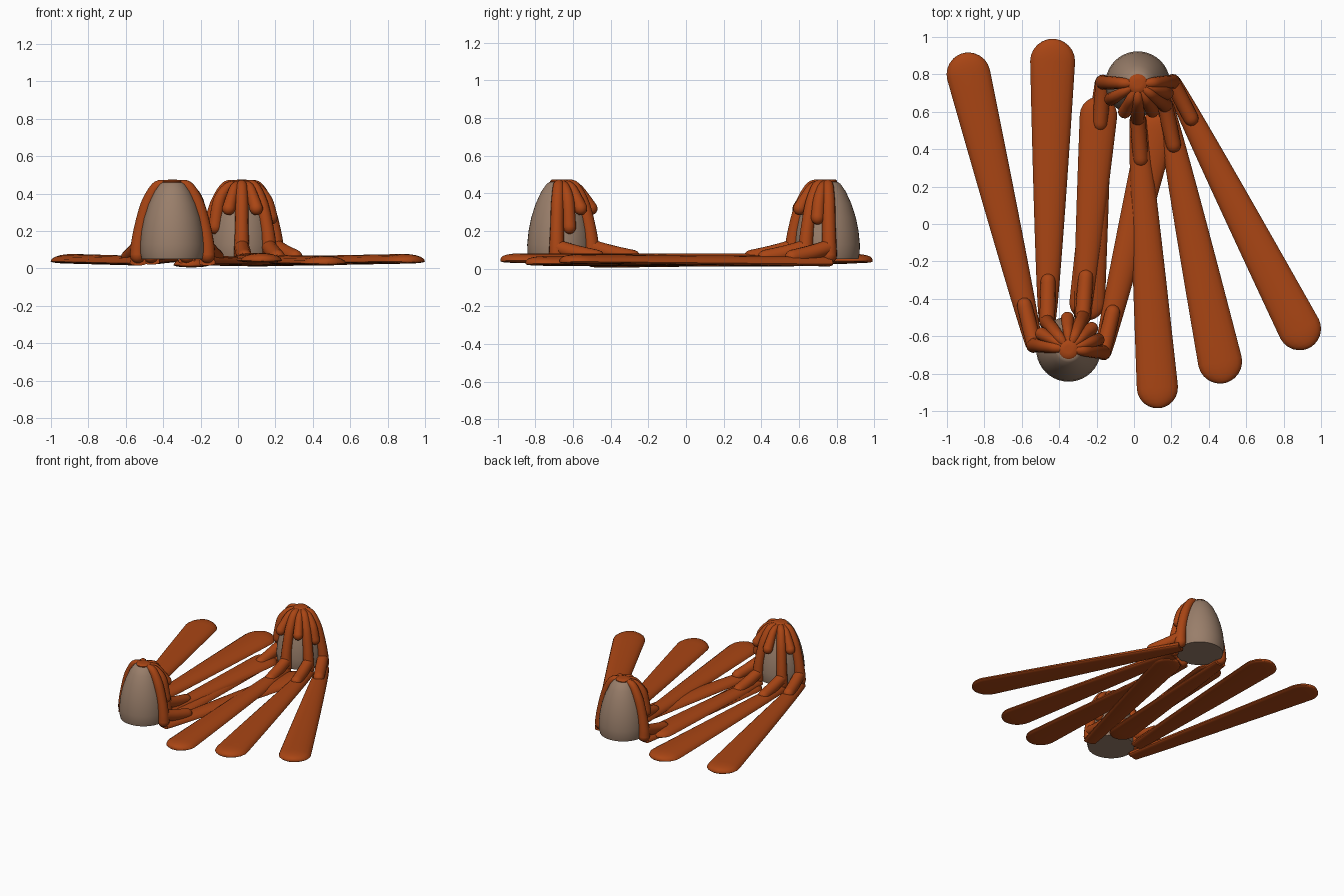
import bpy, bmesh, math
from mathutils import Vector

if "Cube" in bpy.data.objects:
    bpy.data.objects.remove(bpy.data.objects["Cube"])


def material(name, col):
    m = bpy.data.materials.new(name)
    m.diffuse_color = (*col, 1)
    m.use_nodes = True
    m.node_tree.nodes["Principled BSDF"].inputs["Base Color"].default_value = m.diffuse_color
    return m


ORANGE = material("burnt orange", (0.40, 0.06, 0.007))
TAUPE = material("taupe grey", (0.32, 0.21, 0.145))


def finish(bm, name, mat):
    bmesh.ops.recalc_face_normals(bm, faces=bm.faces)
    me = bpy.data.meshes.new(name)
    bm.to_mesh(me)
    bm.free()
    me.materials.append(mat)
    for p in me.polygons:
        p.use_smooth = True
    me.set_sharp_from_angle(angle=math.radians(45))
    ob = bpy.data.objects.new(name, me)
    bpy.context.collection.objects.link(ob)
    return ob


def skin(bm, rings):
    """Join rings of points into a capped tube."""
    vs = [[bm.verts.new(p) for p in r] for r in rings]
    n = len(vs[0])
    for a, b in zip(vs, vs[1:]):
        for i in range(n):
            j = (i + 1) % n
            bm.faces.new((a[i], a[j], b[j], b[i]))
    bm.faces.new(vs[0])
    bm.faces.new(vs[-1])


def lathe(name, centre, profile, mat, n=40):
    bm = bmesh.new()
    skin(bm, [[(centre[0] + r * math.cos(2 * math.pi * i / n),
                centre[1] + r * math.sin(2 * math.pi * i / n), z) for i in range(n)]
              for r, z in profile])
    return finish(bm, name, mat)


def tube(name, pts, radii, side, mat, n=14, sub=6):
    """Round arm along a smoothed path; side is the horizontal axis used for the rings."""
    P = [Vector(p) for p in pts]
    path, rad = [], []
    for k in range(len(P) - 1):
        a, b, c, d = P[max(k - 1, 0)], P[k], P[k + 1], P[min(k + 2, len(P) - 1)]
        for s in range(sub):
            t = s / sub
            path.append(0.5 * (2 * b + (c - a) * t + (2 * a - 5 * b + 4 * c - d) * t * t
                               + (3 * b - a - 3 * c + d) * t ** 3))
            rad.append(radii[k] * (1 - t) + radii[k + 1] * t)
    path.append(P[-1])
    rad.append(radii[-1])
    tip = (path[-1] - path[-2]).normalized()
    for a in (25, 50, 70, 85):       # rounded tip
        path.append(P[-1] + tip * radii[-1] * math.sin(math.radians(a)))
        rad.append(radii[-1] * math.cos(math.radians(a)))
    rings = []
    for i, p in enumerate(path):
        t = (path[min(i + 1, len(path) - 1)] - path[max(i - 1, 0)]).normalized()
        u = (side - t * side.dot(t)).normalized()
        v = t.cross(u)
        rings.append([p + rad[i] * (u * math.cos(2 * math.pi * k / n) + v * math.sin(2 * math.pi * k / n))
                      for k in range(n)])
    bm = bmesh.new()
    skin(bm, rings)
    return finish(bm, name, mat)


def paddle(name, a, b, w0, w1, z0, z1, mat):
    """Flat strip with a domed top, widening to a round end."""
    a, b = Vector(a), Vector(b)
    d = (b - a).normalized()
    s = Vector((-d.y, d.x))
    L = (b - a).length
    stations = [(L * i / 16, w0 + (w1 - w0) * (i / 16) ** 0.8, 1.0) for i in range(17)]
    for g in (15, 30, 45, 60, 72, 82, 87):
        c = math.cos(math.radians(g))
        stations.append((L + w1 * math.sin(math.radians(g)), w1 * c, c ** 0.6))
    rings = []
    for dist, w, h in stations:
        c = a + d * dist
        zb = z0 + (z1 - z0) * min(dist / L, 1)
        ring = []
        for k in range(18):
            g = 2 * math.pi * k / 18
            q = c + s * w * math.cos(g)
            up = math.sin(g)
            ring.append((q.x, q.y, zb + 0.012 + (0.04 if up > 0 else 0.012) * h * up))
        rings.append(ring)
    bm = bmesh.new()
    skin(bm, rings)
    return finish(bm, name, mat)


# body profile: radius, height
BODY = [(0.165, 0.05), (0.172, 0.08), (0.173, 0.13), (0.166, 0.20), (0.152, 0.27),
        (0.128, 0.345), (0.098, 0.41), (0.07, 0.45), (0.055, 0.46)]


def creature(label, c, long_arms, short_arms):
    lathe(label + "_body", c, BODY, TAUPE)
    # small cap on the crown
    lathe(label + "_cap", c, [(0.05, 0.44), (0.052, 0.465), (0.045, 0.472), (0.02, 0.474)], ORANGE, 24)

    def at(ang, r, z):
        return (c[0] + r * math.cos(ang), c[1] + r * math.sin(ang), z)

    for i, (deg, end, w, z0, z1) in enumerate(long_arms):
        g = math.radians(deg)
        side = Vector((-math.sin(g), math.cos(g), 0))
        hip = Vector(at(g, 0.185, 0.07)).xy
        d = (Vector(end) - hip).normalized()
        # upper arm hugging the body
        tube(f"{label}_arm_{i + 1}",
             [at(g, 0.035, 0.45), at(g, 0.085, 0.435), at(g, 0.135, 0.345), at(g, 0.17, 0.22),
              at(g, 0.185, 0.12), at(g, 0.187, 0.07)],
             [0.022, 0.03, 0.035, 0.036, 0.04, 0.042], side, ORANGE)
        # foot sloping down on to the paddle
        f = [hip + d * t for t in (0.0, 0.10, 0.22)]
        tube(f"{label}_foot_{i + 1}",
             [(f[0].x, f[0].y, 0.115), (f[1].x, f[1].y, 0.085), (f[2].x, f[2].y, 0.06)],
             [0.04, 0.042, 0.04], Vector((-d.y, d.x, 0)), ORANGE)
        paddle(f"{label}_paddle_{i + 1}", hip, end, 0.045, w, z0, z1, ORANGE)
    # short drooping arms near the crown
    for i, (deg, drop) in enumerate(short_arms):
        g = math.radians(deg)
        tube(f"{label}_short_arm_{i + 1}",
             [at(g, 0.035, 0.45), at(g, 0.09, 0.43), at(g, 0.14, 0.36), at(g, 0.165, drop)],
             [0.02, 0.026, 0.033, 0.036], Vector((-math.sin(g), math.cos(g), 0)), ORANGE)


# arms: angle, paddle end centre, end half width, start and end height
creature("back", (0.02, 0.75),
         [(3, (0.885, -0.56), 0.115, 0.012, 0.025),
          (-38, (0.46, -0.735), 0.118, 0.02, 0.015),
          (-90, (0.125, -0.875), 0.11, 0.03, 0.03),
          (178, (-0.25, -0.42), 0.095, 0.02, 0.005)],
         [(-18, 0.27), (-62, 0.32), (-115, 0.32), (-150, 0.22)])
creature("front", (-0.35, -0.67),
         [(173, (-0.885, 0.80), 0.117, 0.015, 0.025),
          (128, (-0.435, 0.87), 0.12, 0.02, 0.028),
          (66, (-0.19, 0.58), 0.10, 0.025, 0.03),
          (-5, (0.12, 0.50), 0.10, 0.015, 0.01)],
         [(150, 0.32), (92, 0.32), (42, 0.32), (18, 0.22)])
